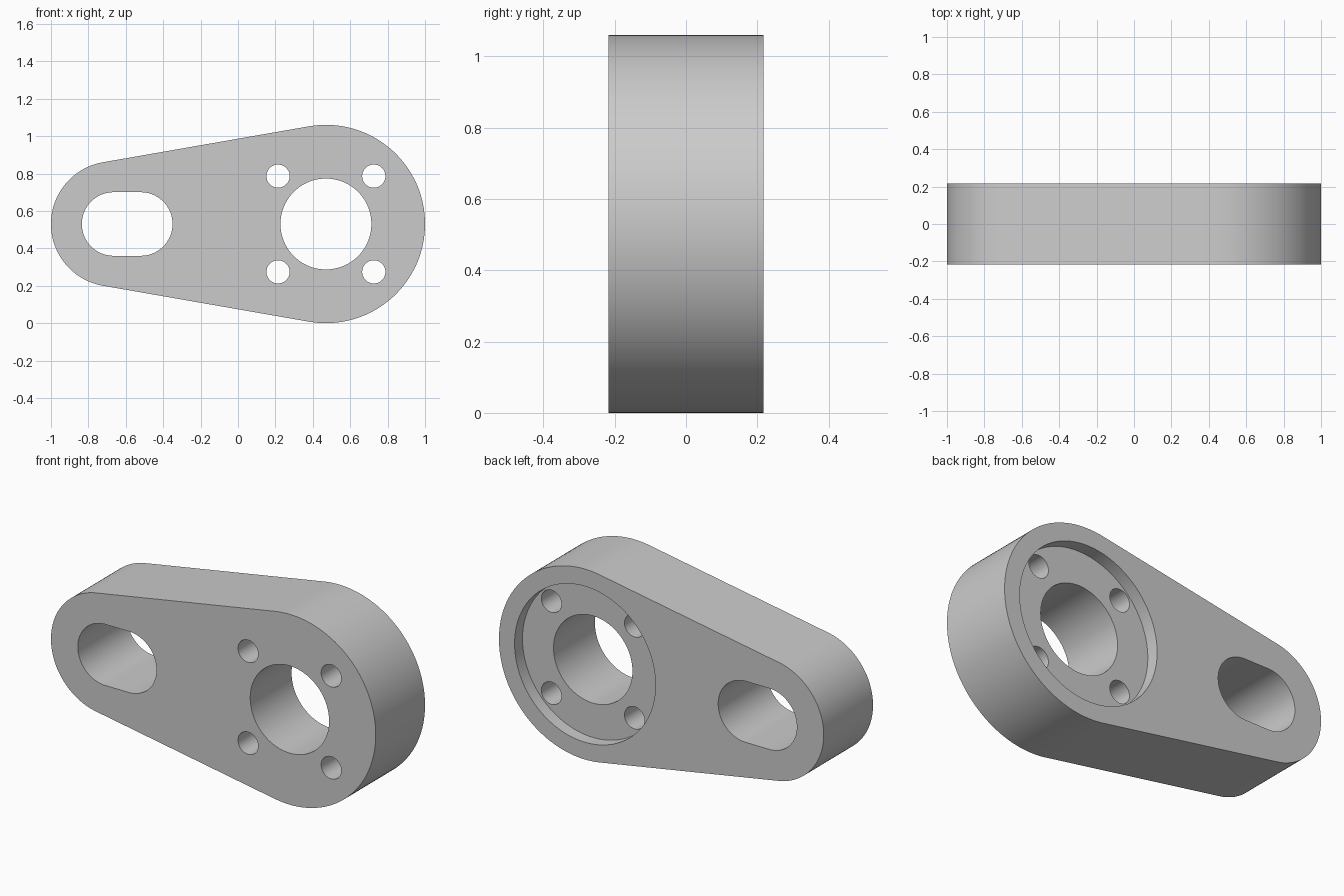
import bpy, bmesh, math

if "Cube" in bpy.data.objects:
    bpy.data.objects.remove(bpy.data.objects["Cube"])

Z = 0.53            # centre line height
HALF = 0.217        # half thickness
BIG_X, BIG_R = 0.47, 0.53
END_X, END_R = -0.665, 0.335


def arc(cx, cz, r, a0, a1, n):
    return [(cx + r * math.cos(a0 + (a1 - a0) * i / n),
             cz + r * math.sin(a0 + (a1 - a0) * i / n)) for i in range(n + 1)]


def circle(cx, cz, r, n=96):
    return arc(cx, cz, r, 0, 2 * math.pi, n)[:-1]


def capsule(x0, r0, x1, r1, n=72):
    """Two round ends joined by tangent lines."""
    t = math.acos((r1 - r0) / (x1 - x0))
    # tangent normals lean towards the small end
    t = math.pi - t
    return arc(x1, Z, r1, -t, t, n) + arc(x0, Z, r0, t, 2 * math.pi - t, n)


def prism(name, pts, y0, y1):
    bm = bmesh.new()
    face = bm.faces.new([bm.verts.new((x, y0, z)) for x, z in pts])
    res = bmesh.ops.extrude_face_region(bm, geom=[face])
    verts = [g for g in res["geom"] if isinstance(g, bmesh.types.BMVert)]
    bmesh.ops.translate(bm, verts=verts, vec=(0, y1 - y0, 0))
    bmesh.ops.recalc_face_normals(bm, faces=bm.faces)
    me = bpy.data.meshes.new(name)
    bm.to_mesh(me)
    bm.free()
    ob = bpy.data.objects.new(name, me)
    bpy.context.collection.objects.link(ob)
    return ob


# Tapered plate body
plate = prism("link_plate", capsule(END_X, END_R, BIG_X, BIG_R), -HALF, HALF)
grey = bpy.data.materials.new("plain grey")
grey.diffuse_color = (0.6, 0.6, 0.6, 1)
grey.use_nodes = True
grey.node_tree.nodes["Principled BSDF"].inputs["Base Color"].default_value = grey.diffuse_color
plate.data.materials.append(grey)

# Round recess in the back, main bore, slot and four bolt holes
cutters = [
    prism("recess_cutter", circle(BIG_X, Z, 0.434, 128), HALF - 0.07, HALF + 0.1),
    prism("bore_cutter", circle(BIG_X, Z, 0.243), -0.4, 0.4),
    prism("slot_cutter", capsule(END_X, 0.17, -0.52, 0.17, 48), -0.4, 0.4),
]
for sx in (-1, 1):
    for sz in (-1, 1):
        cutters.append(prism("bolt_hole_cutter",
                             circle(BIG_X + sx * 0.256, Z + sz * 0.256, 0.062, 48), -0.4, 0.4))

bpy.context.view_layer.objects.active = plate
plate.select_set(True)
for c in cutters:
    c.hide_render = True
    mod = plate.modifiers.new("cut", 'BOOLEAN')
    mod.operation = 'DIFFERENCE'
    mod.solver = 'EXACT'
    mod.object = c
    bpy.ops.object.modifier_apply(modifier=mod.name)
    bpy.data.objects.remove(c, do_unlink=True)

bpy.ops.object.shade_smooth_by_angle(angle=math.radians(30))
